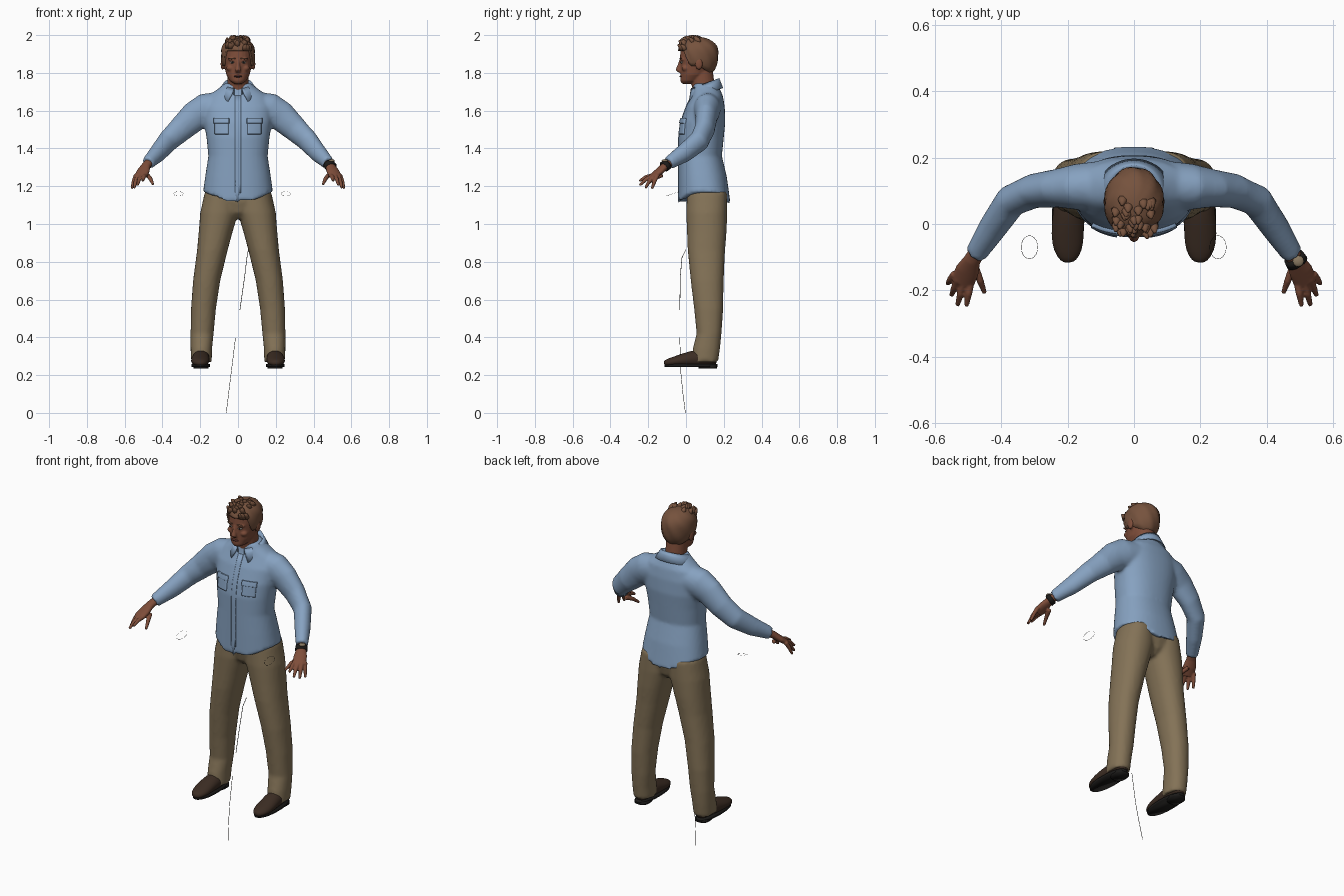
import bpy, bmesh, math, random
from mathutils import Vector, Matrix

random.seed(4)
if "Cube" in bpy.data.objects:
    bpy.data.objects.remove(bpy.data.objects["Cube"])


def material(name, r, g, b):
    m = bpy.data.materials.new(name)
    m.use_nodes = True
    m.diffuse_color = (r, g, b, 1)
    bsdf = m.node_tree.nodes["Principled BSDF"]
    bsdf.inputs["Base Color"].default_value = (r, g, b, 1)
    bsdf.inputs["Roughness"].default_value = .8
    return m


BLUE = material("shirt blue", .24, .36, .53)
KHAKI = material("trouser khaki", .23, .17, .095)
SKIN = material("skin", .21, .075, .042)
LIP = material("lip", .12, .035, .028)
HAIR = material("hair brown", .18, .085, .047)
LEATHER = material("shoe leather", .045, .026, .017)
BLACK = material("black", .012, .011, .01)
WHITE = material("eye white", .4, .36, .32)
TAN = material("watch dial", .25, .19, .12)


def loft(bm, rings, upright=True, side=1, n=24, power=1):
    """Closed skin over elliptical rings (x, y, z, radius a, radius b)."""
    pts = [Vector((side * r[0], r[1], r[2])) for r in rings]
    loops = []
    for i, r in enumerate(rings):
        u, v = Vector((1, 0, 0)), Vector((0, 1, 0))
        if not upright:
            t = (pts[min(i + 1, len(pts) - 1)] - pts[max(i - 1, 0)]).normalized()
            u = t.cross(Vector((0, 0, 1))).normalized()
            v = u.cross(t)
        loop = []
        for k in range(n):
            c, s = math.cos(math.tau * k / n), math.sin(math.tau * k / n)
            c, s = (math.copysign(abs(q) ** power, q) for q in (c, s))
            loop.append(bm.verts.new(pts[i] + u * r[3] * c + v * r[4] * s))
        loops.append(loop)
    for a, b in zip(loops, loops[1:]):
        for k in range(n):
            bm.faces.new((a[k], a[k - 1], b[k - 1], b[k]))
    bm.faces.new(loops[0])
    bm.faces.new(loops[-1])
    return loops


def sheet(bm, rows):
    """Open surface through rows of points."""
    grid = [[bm.verts.new(p) for p in row] for row in rows]
    for a, b in zip(grid, grid[1:]):
        for k in range(len(a) - 1):
            bm.faces.new((a[k], a[k + 1], b[k + 1], b[k]))


def ball(bm, loc, size):
    bmesh.ops.create_uvsphere(bm, u_segments=16, v_segments=10, radius=1,
                              matrix=Matrix.Translation(loc) @ Matrix.Diagonal((*size, 1)))


def finish(name, bm, mat, mirror=False, voxel=0, subdivide=0, blur=4):
    bmesh.ops.recalc_face_normals(bm, faces=bm.faces)
    for f in bm.faces:
        f.smooth = True
    mesh = bpy.data.meshes.new(name)
    bm.to_mesh(mesh)
    bm.free()
    mesh.materials.append(mat)
    ob = bpy.data.objects.new(name, mesh)
    bpy.context.collection.objects.link(ob)
    if mirror:
        ob.modifiers.new("mirror", 'MIRROR').use_mirror_merge = False
    if voxel:
        m = ob.modifiers.new("fuse", 'REMESH')
        m.mode, m.voxel_size, m.use_smooth_shade = 'VOXEL', voxel, True
        m = ob.modifiers.new("soften", 'SMOOTH')
        m.factor, m.iterations = .5, blur
    if subdivide:
        m = ob.modifiers.new("subdivide", 'SUBSURF')
        m.levels = m.render_levels = subdivide
    return ob


def balls(name, mat, loc, size, mirror=False):
    bm = bmesh.new()
    ball(bm, loc, size)
    return finish(name, bm, mat, mirror)


# Shirt: torso with curved tails, fused with both sleeves
bm = bmesh.new()
torso = [(0, .098, 1.17, .185, .138), (0, .088, 1.25, .174, .128), (0, .075, 1.36, .157, .115),
         (0, .08, 1.46, .167, .12), (0, .09, 1.54, .18, .118), (0, .102, 1.62, .185, .103),
         (0, .112, 1.68, .155, .083), (0, .107, 1.72, .1, .07), (0, .1, 1.745, .07, .062)]
hem = loft(bm, torso, n=40, power=.88)[0]
for v in hem:
    v.co.z -= .065 * (abs(v.co.y - .098) / .138) ** 4
sleeve = [(.1, .115, 1.62, .075, .08), (.17, .112, 1.605, .07, .088), (.23, .108, 1.57, .058, .08),
          (.3, .1, 1.505, .052, .068), (.37, .07, 1.44, .049, .059), (.425, -.01, 1.375, .043, .05),
          (.478, -.092, 1.322, .033, .035)]
for side in (1, -1):
    loft(bm, sleeve, False, side)
shirt = finish("shirt", bm, BLUE, voxel=.01)


# Pockets, flaps and placket wrapped onto the shirt front
def patch(name, x, z, w, h, thick, mirror):
    bm = bmesh.new()
    sheet(bm, [[(x + w * (i / 8 - .5), -.3, z + h * (j / 12 - .5)) for i in range(9)] for j in range(13)])
    ob = finish(name, bm, BLUE, mirror)
    m = ob.modifiers.new("wrap", 'SHRINKWRAP')
    m.target, m.wrap_method, m.use_project_y = shirt, 'PROJECT', True
    m = ob.modifiers.new("cloth", 'SOLIDIFY')
    m.thickness, m.offset = thick, 0


patch("pocket", .085, 1.515, .07, .08, .014, True)
patch("pocket_flap", .085, 1.545, .078, .026, .022, True)
patch("placket", 0, 1.4, .03, .56, .005, False)

# Folded collar, open at the throat with two points
bm = bmesh.new()
rows = []
for radius, depth, drop, gap in ((.066, .064, .045, .25), (.076, .076, 0, .25), (.09, .084, .02, .35), (.11, .097, .052, .5)):
    row = []
    for k in range(41):
        a = gap + (math.tau - 2 * gap) * k / 40
        c = math.cos(a)
        z = 1.745 - .027 * c - drop * (1 + .6 * max(0, c) ** 3)
        row.append((radius * math.sin(a), .1 - depth * c, z))
    rows.append(row)
sheet(bm, rows)
collar = finish("collar", bm, BLUE)
collar.modifiers.new("cloth", 'SOLIDIFY').thickness = .005

# Trousers: hips and two legs fused
bm = bmesh.new()
loft(bm, [(0, .11, 1.2, .165, .1), (0, .11, 1.12, .172, .105), (0, .11, 1.06, .11, .09), (0, .11, 1.03, .05, .06)])
leg = [(.088, .112, 1.17, .088, .107), (.099, .11, 1.06, .101, .109), (.118, .11, .96, .09, .105),
       (.136, .108, .86, .081, .099), (.166, .112, .7, .072, .087), (.183, .12, .55, .066, .077),
       (.19, .122, .42, .061, .066), (.194, .108, .34, .057, .072), (.194, .1, .27, .055, .07)]
for side in (1, -1):
    loft(bm, leg, side=side, power=.92)
finish("trousers", bm, KHAKI, voxel=.01)

# Shoes with sole and heel
bm = bmesh.new()
loft(bm, [(.195, .168, .285, .025, .028), (.195, .14, .29, .042, .042), (.195, .06, .29, .046, .048),
          (.2, 0, .282, .049, .037), (.2, -.06, .272, .049, .027), (.198, -.1, .265, .034, .02),
          (.197, -.117, .262, .014, .012)], False)
finish("shoe", bm, LEATHER, True, subdivide=1)
bm = bmesh.new()
loft(bm, [(.198, .027, z, .049, .14) for z in (.244, .258)], power=.9)
loft(bm, [(.195, .115, z, .04, .048) for z in (.235, .25)], power=.7)
finish("shoe_sole", bm, BLACK, True)

# Hands: palm, four fingers and thumb
bm = bmesh.new()
loft(bm, [(.47, -.08, 1.328, .024, .022), (.488, -.11, 1.307, .026, .02), (.502, -.14, 1.28, .036, .019),
          (.518, -.178, 1.25, .036, .015)], False)
fingers = [((.49, -.165), (.505, -.247, 1.228)), ((.512, -.17), (.532, -.245, 1.205)),
           ((.53, -.165), (.55, -.215, 1.19)), ((.54, -.15), (.562, -.18, 1.187)),
           ((.48, -.125), (.45, -.208, 1.21))]
for (x, y), tip in fingers:
    base = Vector((x, y, 1.26))
    end = Vector(tip)
    mid = base.lerp(end, .55) + Vector((0, 0, .007))
    loft(bm, [(*base, .012, .012), (*mid, .011, .011), (*end, .007, .007)], False, n=10)
finish("hand", bm, SKIN, True, voxel=.004, blur=2)

# Wristwatch on the left wrist
bm = bmesh.new()
loft(bm, [(.481, -.099, 1.316, .032, .029), (.492, -.117, 1.303, .034, .029)], False)
finish("watch_band", bm, BLACK)
balls("watch_dial", TAN, (.495, -.112, 1.335), (.017, .017, .008))

# Head with neck, nose and ears fused
bm = bmesh.new()
loft(bm, [(0, .105, 1.66, .062, .06), (0, .09, 1.74, .057, .061), (0, .08, 1.83, .056, .06)])
loft(bm, [(0, .005, 1.742, .02, .026), (0, .02, 1.757, .043, .05), (0, .04, 1.79, .062, .069),
          (0, .055, 1.83, .071, .084), (0, .062, 1.88, .077, .094), (0, .065, 1.93, .077, .094),
          (0, .065, 1.97, .056, .066), (0, .065, 1.982, .02, .02)], power=.95)
loft(bm, [(0, -.025, 1.87, .008, .01), (0, -.034, 1.84, .01, .012), (0, -.04, 1.815, .016, .016),
          (0, -.03, 1.803, .014, .012)], n=12)
for side in (1, -1):
    ball(bm, (side * .082, .068, 1.848), (.01, .021, .032))
    ball(bm, (side * .03, -.018, 1.872), (.024, .013, .007))
    ball(bm, (side * .04, -.002, 1.825), (.022, .022, .018))
finish("head", bm, SKIN, voxel=.005, blur=3)

# Face details
balls("eye", WHITE, (.029, -.021, 1.856), (.013, .009, .006), True)
balls("iris", BLACK, (.029, -.028, 1.856), (.005, .003, .005), True)
balls("eyebrow", HAIR, (.031, -.027, 1.876), (.02, .007, .004), True)
balls("lips", LIP, (0, -.022, 1.782), (.023, .012, .007))
balls("mouth_line", BLACK, (0, -.028, 1.782), (.02, .0065, .0015))


# Hair cap with a hairline that drops from forehead to nape
def hairline(f):
    if f > .72:
        return 1.917
    if f > .45:
        return 1.917 - (.72 - f) * .3
    return 1.836 if f > 0 else 1.836 + .042 * f


bm = bmesh.new()
rows = []
for j in range(15):
    row = []
    for k in range(49):
        a = math.tau * k / 48
        low = hairline(math.cos(a))
        h = math.sin(math.pi / 2 * max(0, j - 1) / 13)
        z = low + (1.99 - low) * h
        t = (z - 1.9) / (.09 if z > 1.9 else .13)
        s = math.sqrt(max(0, 1 - abs(t) ** 2.4)) * (.8 if j == 0 else 1 + .025 * math.sin(k % 48 * math.tau / 6 + j))
        row.append((.09 * s * math.sin(a), .065 - .106 * s * math.cos(a), z))
    rows.append(row)
sheet(bm, rows)
bmesh.ops.remove_doubles(bm, verts=bm.verts, dist=.0003)
# Ruffled tufts over the crown and quiff
for i in range(34):
    x, y = random.uniform(-.058, .058), random.uniform(-.028, .085)
    z = 1.9 + .085 * math.sqrt(max(.1, 1 - (x / .09) ** 2 - ((y - .065) / .106) ** 2))
    loft(bm, [(x, y, z - .01, .017, .015), (x * 1.05, y - .008, z + .008, .013, .011),
              (x * 1.1, y - .02, z + .018, .004, .004)], False, n=8)
for v in bm.verts:
    v.co.z = min(v.co.z, 2)
finish("hair", bm, HAIR)


# Loose threads: two small loops and a broken hanging strand
def thread(name, points, radius, closed=False):
    curve = bpy.data.curves.new(name, 'CURVE')
    curve.dimensions, curve.bevel_depth, curve.bevel_resolution = '3D', radius, 1
    sp = curve.splines.new('POLY')
    sp.points.add(len(points) - 1)
    for p, co in zip(sp.points, points):
        p.co = (*co, 1)
    sp.use_cyclic_u = closed
    curve.materials.append(BLACK)
    bpy.context.collection.objects.link(bpy.data.objects.new(name, curve))


for name, x in (("left_loop", .253), ("right_loop", -.315)):
    ring = [math.tau * k / 20 for k in range(20)]
    thread(name, [(x + .025 * math.cos(a), -.07 + .035 * math.sin(a), 1.16 + .012 * math.sin(a)) for a in ring], .0006, True)
thread("upper_strand", [(.055, 0, .865), (.047, -.022, .82), (.035, -.03, .72), (.01, -.033, .545)], .0015)
thread("lower_strand", [(-.013, -.033, .4), (-.035, -.028, .22), (-.05, -.016, .1), (-.062, -.003, 0)], .0012)
